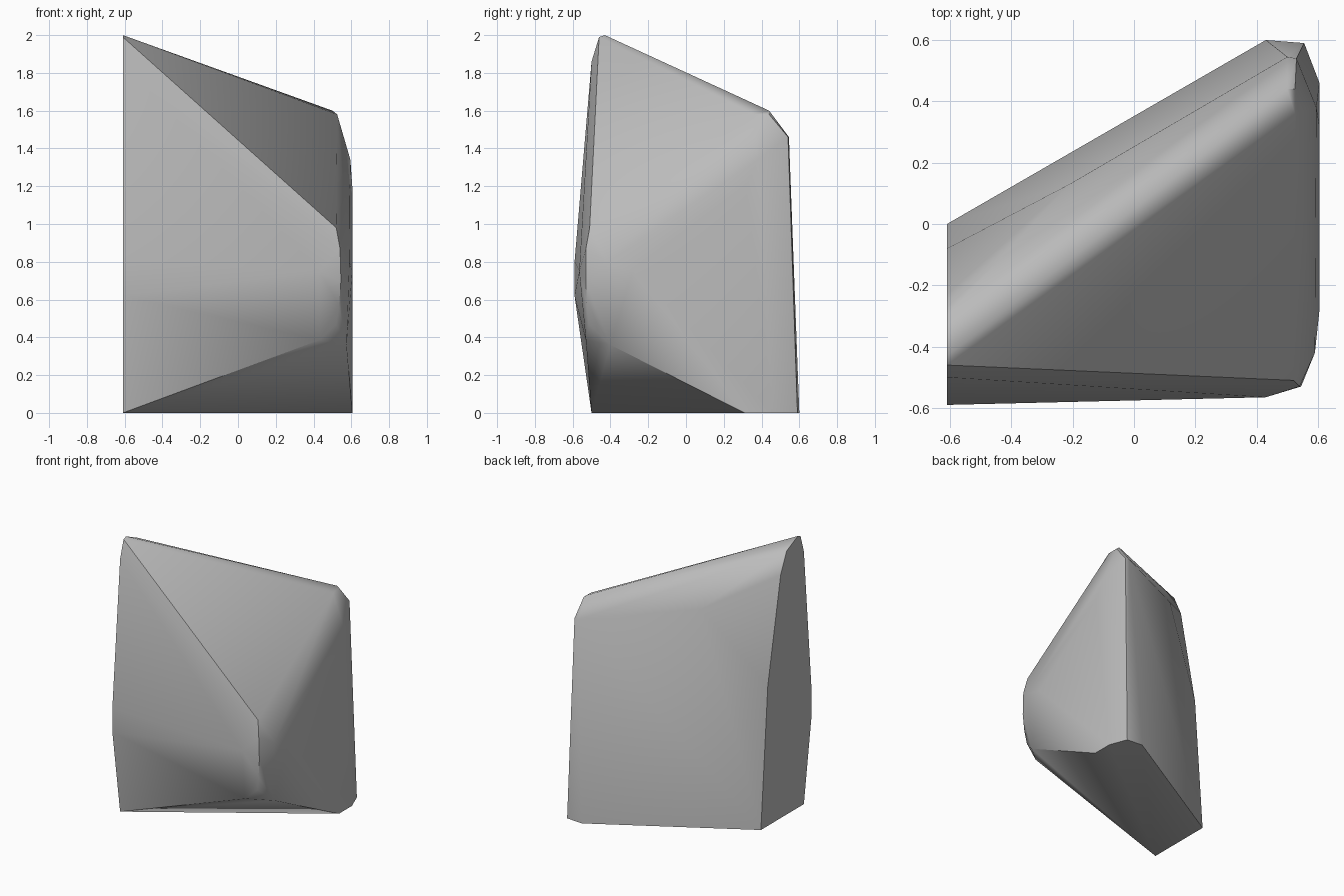
import bpy, bmesh, math

cube = bpy.data.objects.get("Cube")
if cube:
    bpy.data.objects.remove(cube, do_unlink=True)

# Flat cut end of the boulder, as (y, z) round its outline
cut_x = -0.61
cut_end = [(-0.5, 0), (0, 0), (-0.08, 1.03), (-0.23, 1.79), (-0.3, 1.94),
           (-0.43, 2), (-0.46, 1.99), (-0.5, 1.86), (-0.59, 0.8), (-0.59, 0.62)]
# Ground outline beyond the cut end
base = [(0.43, 0.6), (0.555, 0.59), (0.605, 0.46), (0.605, 0.31)]
# Worn corners: upper back, outer side, front nose
upper_back = [(-0.21, 0.13, 1.57), (0.5, 0.545, 1.46), (0.53, 0.54, 1.46),
              (0.5, 0.44, 1.6), (0.525, 0.44, 1.58), (0.525, 0.36, 1.58)]
side = [(0.595, 0.38, 1.34), (0.605, 0.32, 1.2),
        (0.605, -0.28, 0.75), (0.59, -0.42, 0.8)]
nose = [(0.52, -0.51, 0.98), (0.54, -0.53, 0.87), (0.545, -0.53, 0.7),
        (0.535, -0.525, 0.57), (0.52, -0.515, 0.47), (0.43, -0.53, 0.385),
        (0.43, -0.565, 0.75), (0.575, -0.4, 0.36)]

# Faceted boulder as the convex skin of its corners
points = [(cut_x, y, z) for y, z in cut_end]
points += [(x, y, 0) for x, y in base] + upper_back + side + nose
bm = bmesh.new()
for p in points:
    bm.verts.new(p)
hull = bmesh.ops.convex_hull(bm, input=bm.verts)
loose = {v for v in hull["geom_interior"] + hull["geom_unused"]
         if isinstance(v, bmesh.types.BMVert)}
bmesh.ops.delete(bm, geom=list(loose), context='VERTS')
bmesh.ops.dissolve_limit(bm, angle_limit=math.radians(1),
                         verts=bm.verts, edges=bm.edges)
bmesh.ops.recalc_face_normals(bm, faces=bm.faces)
mesh = bpy.data.meshes.new("boulder")
bm.to_mesh(mesh)
bm.free()
boulder = bpy.data.objects.new("boulder", mesh)
bpy.context.collection.objects.link(boulder)

# Grey stone
stone = bpy.data.materials.new("grey_stone")
stone.use_nodes = True
colour = (0.5, 0.5, 0.5, 1)
stone.diffuse_color = colour
stone.node_tree.nodes["Principled BSDF"].inputs["Base Color"].default_value = colour
mesh.materials.append(stone)

# Soft worn corners, crisp main breaks
bpy.ops.object.select_all(action='DESELECT')
boulder.select_set(True)
bpy.context.view_layer.objects.active = boulder
bpy.ops.object.shade_smooth_by_angle(angle=math.radians(40))
